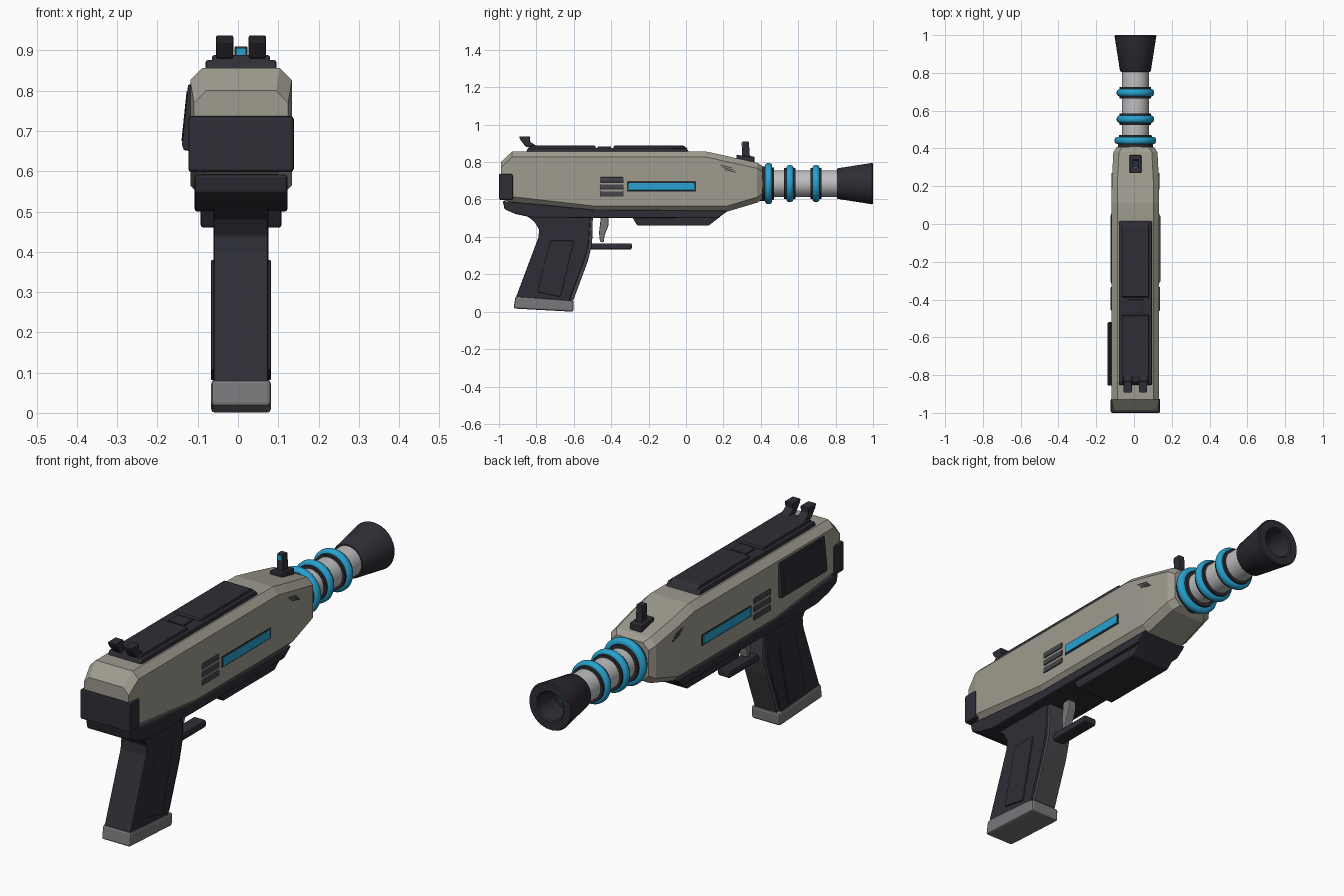
import bpy, bmesh, math

CX = 0.0075      # centre plane of the gun body
BZ = 0.685       # barrel axis height


def mat(name, r, g, b):
    m = bpy.data.materials.new(name)
    m.diffuse_color = (r, g, b, 1)
    return m


BEIGE = mat("warm_beige", 0.345, 0.33, 0.275)
DARK = mat("dark_plastic", 0.027, 0.027, 0.036)
BLUE = mat("bright_blue", 0.02, 0.36, 0.62)
SILVER = mat("light_silver", 0.52, 0.52, 0.53)
GREY = mat("mid_grey", 0.19, 0.19, 0.2)
GUNMETAL = mat("gunmetal", 0.06, 0.06, 0.068)


def finish(name, bm, m, bevel=0.0, smooth=False):
    bmesh.ops.recalc_face_normals(bm, faces=bm.faces)
    me = bpy.data.meshes.new(name)
    bm.to_mesh(me)
    bm.free()
    me.materials.append(m)
    ob = bpy.data.objects.new(name, me)
    bpy.context.collection.objects.link(ob)
    if bevel:
        b = ob.modifiers.new("bevel", 'BEVEL')
        b.width, b.segments, b.limit_method = bevel, 2, 'ANGLE'
        b.angle_limit = math.radians(35)
    if smooth:
        bpy.ops.object.select_all(action='DESELECT')
        ob.select_set(True)
        bpy.context.view_layer.objects.active = ob
        bpy.ops.object.shade_smooth_by_angle(angle=math.radians(35))
    return ob


def loft(name, rings, m, bevel=0.0):
    bm = bmesh.new()
    vs = [[bm.verts.new(p) for p in r] for r in rings]
    n = len(vs[0])
    for a, b in zip(vs, vs[1:]):
        for i in range(n):
            bm.faces.new((a[i], a[(i + 1) % n], b[(i + 1) % n], b[i]))
    bm.faces.new(vs[0])
    bm.faces.new(vs[-1])
    return finish(name, bm, m, bevel)


def prism(name, pts, x0, x1, m, bevel=0.0):
    """Side profile (y, z) extruded from x0 to x1, relative to the centre plane."""
    return loft(name, [[(CX + x, y, z) for y, z in pts] for x in (x0, x1)], m, bevel)


def box(name, x0, x1, y0, y1, z0, z1, m, bevel=0.0):
    return prism(name, [(y0, z0), (y1, z0), (y1, z1), (y0, z1)], x0, x1, m, bevel)


def lathe(name, prof, m, seg=40):
    """Revolve (radius, y) points about the barrel axis."""
    bm = bmesh.new()
    vs = [bm.verts.new((CX + r, y, BZ)) for r, y in prof]
    es = [bm.edges.new(p) for p in zip(vs, vs[1:])]
    bmesh.ops.spin(bm, geom=vs + es, cent=(CX, 0, BZ), axis=(0, 1, 0),
                   angle=2 * math.pi, steps=seg)
    bmesh.ops.remove_doubles(bm, verts=bm.verts, dist=1e-5)
    return finish(name, bm, m, 0, True)


# main body: chamfered sections along y (y, bottom, top, half width)
def section(y, zb, zt, w, c=0.03):
    return [(CX + x, y, z) for x, z in (
        (-w, zb + c), (-w, zt - c), (-w + c, zt), (w - c, zt),
        (w, zt - c), (w, zb + c), (w - c, zb), (-w + c, zb))]


loft("body_shell", [section(*s) for s in (
    (-0.99, 0.60, 0.80, 0.117), (-0.93, 0.585, 0.856, 0.126),
    (-0.49, 0.535, 0.856, 0.126), (0.11, 0.535, 0.856, 0.126),
    (0.22, 0.535, 0.832, 0.125), (0.38, 0.583, 0.797, 0.117),
    (0.408, 0.60, 0.78, 0.098))], BEIGE)

# rear cap
box("rear_cap", -0.131, 0.131, -1.0, -0.925, 0.598, 0.737, DARK, 0.008)

# lower frame under the body, and forward underside block
prism("lower_frame", [(-0.98, 0.592), (-0.97, 0.548), (-0.91, 0.522), (-0.82, 0.503),
                      (0.17, 0.50), (0.225, 0.54), (-0.49, 0.545)], -0.115, 0.115, DARK, 0.006)
prism("underside_block", [(-0.29, 0.51), (-0.26, 0.46), (0.12, 0.46), (0.185, 0.51)],
      -0.1, 0.1, DARK, 0.006)

# grip with front strip, side panels and base
prism("grip", [(-0.86, 0.52), (-0.81, 0.48), (-0.785, 0.44), (-0.79, 0.395), (-0.91, 0.075),
               (-0.625, 0.055), (-0.545, 0.27), (-0.52, 0.36), (-0.51, 0.52)],
      -0.068, 0.068, DARK, 0.006)
prism("grip_front_strip", [(-0.63, 0.06), (-0.603, 0.06), (-0.525, 0.27), (-0.502, 0.36),
                           (-0.498, 0.51), (-0.52, 0.51), (-0.53, 0.36), (-0.555, 0.27)],
      -0.058, 0.058, GUNMETAL, 0.004)
prism("grip_base", [(-0.912, 0.085), (-0.60, 0.062), (-0.603, 0.003), (-0.922, 0.02)],
      -0.074, 0.074, GREY, 0.009).location.z = -0.003
for s, side in ((-1, "left"), (1, "right")):
    prism("grip_panel_" + side, [(-0.725, 0.38), (-0.6, 0.38), (-0.67, 0.08), (-0.795, 0.105)],
          s * 0.06, s * 0.0745, DARK, 0.004)

# trigger and guard bar
prism("trigger", [(-0.455, 0.51), (-0.415, 0.51), (-0.415, 0.46), (-0.435, 0.41),
                  (-0.44, 0.37), (-0.46, 0.375), (-0.465, 0.42)], -0.02, 0.02, GREY, 0.005)
box("trigger_guard", -0.032, 0.032, -0.525, -0.29, 0.332, 0.366, DARK, 0.008)

# top rail with two raised panels and centre button
prism("top_rail", [(-0.855, 0.85), (-0.845, 0.876), (0.0, 0.876), (0.02, 0.85)],
      -0.088, 0.088, DARK, 0.006)
prism("rail_panel_rear", [(-0.845, 0.87), (-0.835, 0.888), (-0.485, 0.888), (-0.48, 0.87)],
      -0.072, 0.072, DARK, 0.005)
prism("rail_panel_front", [(-0.39, 0.87), (-0.385, 0.888), (-0.012, 0.888), (0.01, 0.87)],
      -0.072, 0.072, DARK, 0.005)
box("rail_button", -0.04, 0.04, -0.472, -0.4, 0.87, 0.884, DARK, 0.004)

# rear sight prongs
for s, side in ((-1, "left"), (1, "right")):
    prism("rear_sight_" + side, [(-0.855, 0.88), (-0.79, 0.88), (-0.835, 0.91), (-0.832, 0.937),
                                 (-0.893, 0.937), (-0.885, 0.918)],
          s * 0.019, s * 0.062, DARK, 0.004)

# front sight with blue dot
prism("front_sight_base", [(0.27, 0.805), (0.27, 0.838), (0.365, 0.83), (0.365, 0.785)],
      -0.031, 0.031, DARK, 0.004)
prism("front_sight_post", [(0.298, 0.82), (0.302, 0.91), (0.336, 0.91), (0.342, 0.82)],
      -0.016, 0.016, DARK, 0.003)
box("front_sight_dot", -0.012, 0.012, 0.296, 0.304, 0.884, 0.906, BLUE)

# side details on both sides
for s, side in ((-1, "left"), (1, "right")):
    for i in range(3):
        box(f"vent_bar_{side}_{i}", s * 0.12, s * 0.131, -0.46, -0.333,
            0.615 + i * 0.038, 0.643 + i * 0.038, GUNMETAL, 0.005)
        y, z = 0.185 + i * 0.012, 0.786 - i * 0.012
        prism(f"small_slit_{side}_{i}", [(y, z), (y + 0.06, z - 0.014),
                                         (y + 0.058, z - 0.019), (y - 0.002, z - 0.005)],
              s * 0.115, s * 0.1265, GUNMETAL)
    box("light_frame_" + side, s * 0.12, s * 0.1285, -0.315, 0.053, 0.643, 0.695, DARK, 0.002)
    box("light_strip_" + side, s * 0.12, s * 0.132, -0.307, 0.045, 0.649, 0.689, BLUE, 0.003)

# sloped plate on the left side
for name, y0, y1, prof in (
        ("left_plate", -0.855, -0.52, ((-0.115, 0.815), (-0.124, 0.815), (-0.139, 0.665),
                                       (-0.134, 0.652), (-0.115, 0.652))),
        ("left_plate_panel", -0.835, -0.54, ((-0.118, 0.8), (-0.1275, 0.8), (-0.1405, 0.675),
                                             (-0.13, 0.668), (-0.118, 0.668)))):
    loft(name, [[(x, y, z) for x, z in prof] for y in (y0, y1)], DARK, 0.003)

# barrel, collars and blue rings
lathe("barrel", [(0, 0.39), (0.071, 0.39), (0.071, 0.83), (0, 0.83)], SILVER)
lathe("barrel_collar", [(0, 0.395), (0.092, 0.395), (0.092, 0.428), (0.086, 0.47),
                        (0.07, 0.47)], DARK)
for i, (y, r) in enumerate(((0.442, 0.11), (0.555, 0.099), (0.695, 0.099))):
    if i:
        lathe(f"ring_seat_{i}", [(0.065, y - 0.03), (0.083, y - 0.03), (0.083, y + 0.03),
                                 (0.065, y + 0.03)], DARK)
    w = 0.019
    lathe(f"blue_ring_{i}", [(0.07, y - w), (r - 0.012, y - w), (r - 0.004, y - w * 0.75),
                             (r, y - w * 0.3), (r, y + w * 0.3), (r - 0.004, y + w * 0.75),
                             (r - 0.012, y + w), (0.07, y + w)], BLUE)

# flared hollow muzzle with blue core
lathe("muzzle", [(0, 0.806), (0.077, 0.806), (0.082, 0.812), (0.109, 0.985), (0.111, 0.994),
                 (0.107, 1.0), (0.072, 1.0), (0.066, 0.994), (0.058, 0.88), (0, 0.88)], DARK)
lathe("muzzle_core", [(0, 0.878), (0.04, 0.878), (0.036, 0.888), (0, 0.888)], BLUE, 24)
